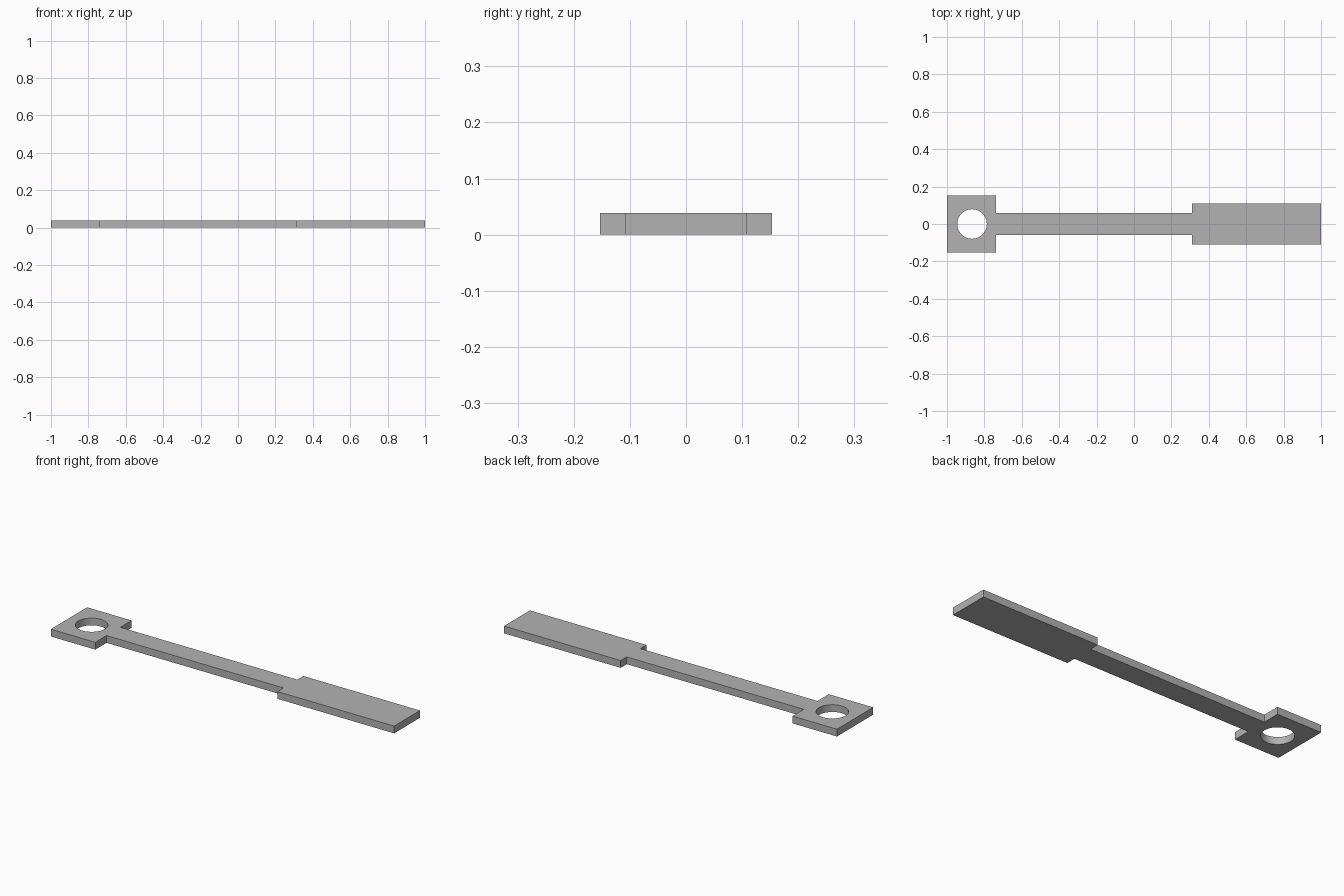
import bpy
import bmesh

old = bpy.data.objects.get("Cube")
if old:
    bpy.data.objects.remove(old, do_unlink=True)

THICK = 0.039
HOLE_X, HOLE_R = -0.866, 0.079

grey = bpy.data.materials.new("plain grey")
grey.use_nodes = True
grey.diffuse_color = (0.45, 0.45, 0.45, 1)
grey.node_tree.nodes["Principled BSDF"].inputs["Base Color"].default_value = grey.diffuse_color

# Half outline: square head, narrow shank, broad grip
half = [(-1, 0.153), (-0.737, 0.153), (-0.737, 0.058),
        (0.31, 0.058), (0.31, 0.109), (1, 0.109)]
outline = half + [(x, -y) for x, y in reversed(half)]

# Flat bar: mirrored outline extruded upward
bm = bmesh.new()
face = bm.faces.new([bm.verts.new((x, y, 0)) for x, y in outline])
top = bmesh.ops.extrude_face_region(bm, geom=[face])["geom"]
bmesh.ops.translate(bm, verts=[v for v in top if isinstance(v, bmesh.types.BMVert)],
                    vec=(0, 0, THICK))
bmesh.ops.recalc_face_normals(bm, faces=bm.faces)
mesh = bpy.data.meshes.new("flat_bar")
bm.to_mesh(mesh)
bm.free()
mesh.materials.append(grey)
bar = bpy.data.objects.new("flat_bar", mesh)
bpy.context.collection.objects.link(bar)

# Round hole through the head
bpy.ops.mesh.primitive_cylinder_add(vertices=64, radius=HOLE_R, depth=THICK * 4,
                                    location=(HOLE_X, 0, THICK / 2))
cutter = bpy.context.object
cutter.name = "hole_cutter"
cutter.data.materials.append(grey)
cutter.hide_render = True
cutter.display_type = 'WIRE'
cut = bar.modifiers.new("round_hole", 'BOOLEAN')
cut.operation = 'DIFFERENCE'
cut.solver = 'EXACT'
cut.object = cutter

# Apply the cut, drop the cutter and smooth the hole wall
bpy.ops.object.select_all(action='DESELECT')
bar.select_set(True)
bpy.context.view_layer.objects.active = bar
bpy.ops.object.modifier_apply(modifier=cut.name)
bpy.data.objects.remove(cutter, do_unlink=True)
bpy.ops.object.shade_smooth_by_angle()
